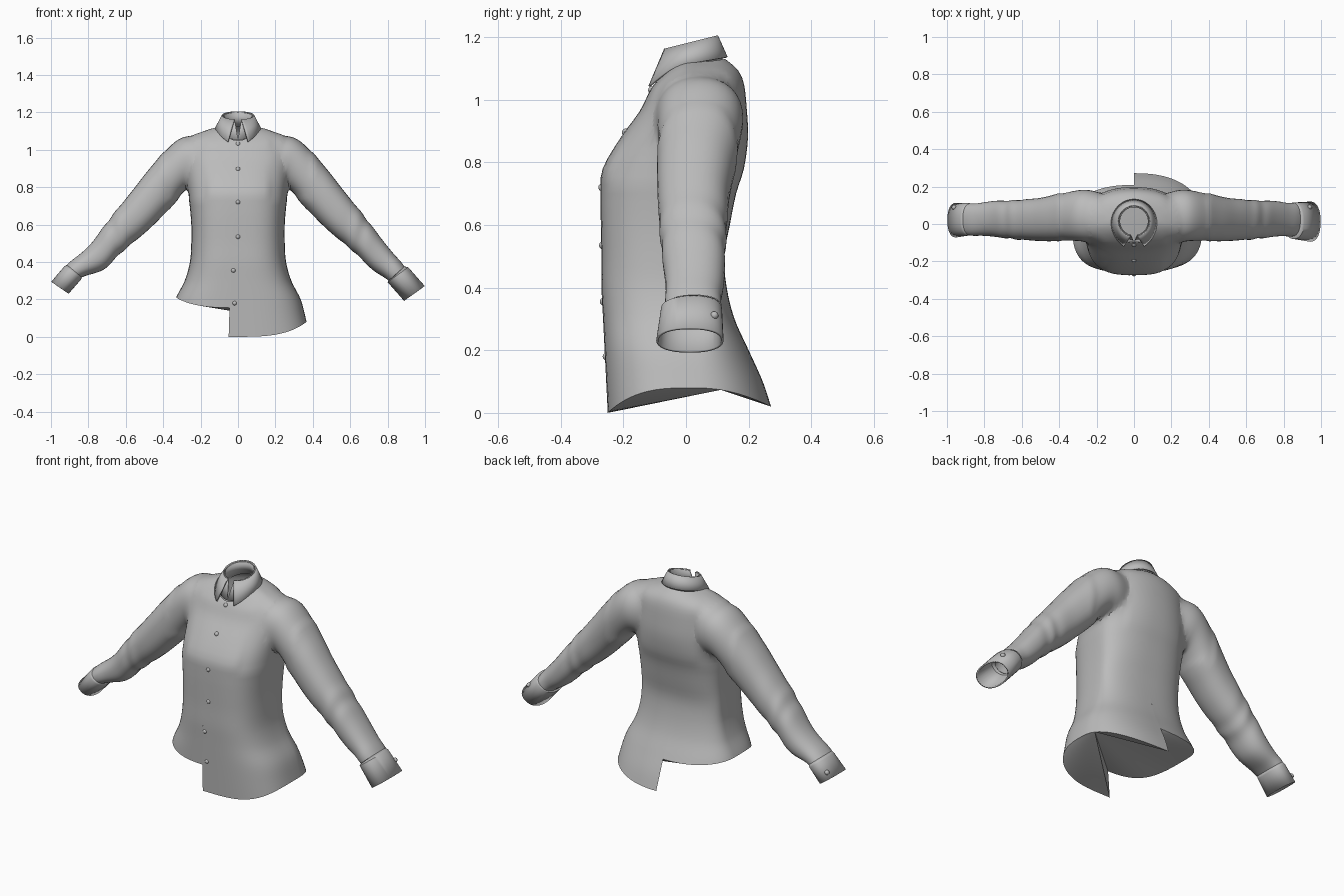
import bpy, bmesh, math
from mathutils import Vector

old = bpy.data.objects.get("Cube")
if old:
    bpy.data.objects.remove(old, do_unlink=True)

fabric = bpy.data.materials.new("grey fabric")
fabric.use_nodes = True
fabric.diffuse_color = (0.5, 0.5, 0.5, 1)
fabric.node_tree.nodes["Principled BSDF"].inputs["Base Color"].default_value = (0.5, 0.5, 0.5, 1)


def spline(keys, s):
    """Smooth interpolation through evenly indexed key tuples."""
    i = max(0, min(int(s), len(keys) - 2))
    t = s - i
    b, c = Vector(keys[i]), Vector(keys[i + 1])
    a = Vector(keys[i - 1]) if i > 0 else 2 * b - c
    d = Vector(keys[i + 2]) if i + 2 < len(keys) else 2 * c - b
    return b + 0.5 * t * (c - a + t * (2 * a - 5 * b + 4 * c - d + t * (3 * (b - c) + d - a)))


def finish(bm, name, thickness=0):
    bmesh.ops.remove_doubles(bm, verts=bm.verts, dist=0.0003)
    bmesh.ops.recalc_face_normals(bm, faces=bm.faces)
    mesh = bpy.data.meshes.new(name)
    bm.to_mesh(mesh)
    bm.free()
    mesh.materials.append(fabric)
    obj = bpy.data.objects.new(name, mesh)
    bpy.context.collection.objects.link(obj)
    if thickness:
        mod = obj.modifiers.new("thickness", "SOLIDIFY")
        mod.thickness = thickness
        mod.offset = -1
    bpy.ops.object.select_all(action="DESELECT")
    obj.select_set(True)
    bpy.context.view_layer.objects.active = obj
    bpy.ops.object.shade_smooth_by_angle(angle=math.radians(40))
    return obj


def add_grid(bm, rows, closed=False, caps=False):
    """Skin a list of point rows with quads, optionally capping both ends."""
    grid = [[bm.verts.new(p) for p in row] for row in rows]
    n = len(rows[0])
    for lo, hi in zip(grid, grid[1:]):
        for j in range(n if closed else n - 1):
            k = (j + 1) % n
            bm.faces.new((lo[j], lo[k], hi[k], hi[j]))
    if caps:
        bm.faces.new(grid[0])
        bm.faces.new(grid[-1])


def power(v, p):
    return math.copysign(abs(v) ** p, v)


# Body sections: side z, half width, front y, back y, front z, back z, squareness
body = [
    (0.0, 0.385, -0.25, 0.278, 0.0, 0.0, 0.74),
    (0.1, 0.362, -0.255, 0.245, 0.1, 0.1, 0.74),
    (0.2, 0.335, -0.26, 0.2, 0.2, 0.2, 0.74),
    (0.3, 0.285, -0.265, 0.155, 0.3, 0.3, 0.73),
    (0.4, 0.257, -0.27, 0.13, 0.4, 0.4, 0.72),
    (0.5, 0.25, -0.27, 0.122, 0.5, 0.5, 0.72),
    (0.6, 0.25, -0.272, 0.14, 0.6, 0.6, 0.72),
    (0.7, 0.258, -0.273, 0.16, 0.7, 0.7, 0.74),
    (0.78, 0.268, -0.266, 0.185, 0.78, 0.78, 0.76),
    (0.88, 0.27, -0.208, 0.198, 0.88, 0.88, 0.8),
    (0.98, 0.268, -0.15, 0.194, 0.96, 0.97, 0.82),
    (1.06, 0.265, -0.122, 0.185, 1.015, 1.05, 0.88),
    (1.095, 0.2, -0.11, 0.165, 1.037, 1.095, 0.95),
    (1.12, 0.115, -0.1, 0.125, 1.05, 1.13, 1.0),
]
MID_Y = 0.02


def body_point(s, angle):
    z, w, front, back, zf, zb, p = spline(body, s)
    c, sn = math.cos(angle), math.sin(angle)
    if sn < 0:
        depth, end, p = MID_Y - front, zf, p - 0.08 * (1 - p) / 0.26
    else:
        depth, end, p = back - MID_Y, zb, min(1, p + 0.1)
    return Vector((w * power(c, p), MID_Y + depth * power(sn, p), z + (end - z) * sn * sn))


def hem_height(side, angle):
    sn = math.sin(angle)
    if side > 0:
        return 0.08 - (0.08 if sn < 0 else 0.06) * sn * sn
    return 0.21 - (0.055 if sn < 0 else 0.03) * sn * sn


# Sleeve sections: upper x, z, lower x, z, front y, back y
sleeve = [
    (0.1, 1.05, 0.13, 0.87, -0.06, 0.14),
    (0.24, 1.08, 0.205, 0.815, -0.1, 0.186),
    (0.335, 1.054, 0.272, 0.785, -0.097, 0.187),
    (0.45, 0.927, 0.355, 0.695, -0.093, 0.163),
    (0.55, 0.8, 0.46, 0.59, -0.09, 0.138),
    (0.64, 0.69, 0.56, 0.505, -0.085, 0.13),
    (0.72, 0.585, 0.645, 0.43, -0.075, 0.125),
    (0.8, 0.485, 0.72, 0.36, -0.068, 0.12),
]
ends = {1: (0.89, 0.376, 0.805, 0.3, -0.065, 0.112),
        -1: (0.915, 0.385, 0.835, 0.318, -0.06, 0.108)}
cuffs = {1: [(0.91, 0.372, 0.8, 0.292, -0.08, 0.115), (0.998, 0.272, 0.888, 0.192, -0.095, 0.12)],
         -1: [(0.93, 0.375, 0.84, 0.305, -0.062, 0.112), (0.998, 0.295, 0.906, 0.23, -0.072, 0.113)]}


def tube_ring(section, side, fold=0.0, phase=0.0, count=32):
    ux, uz, lx, lz, front, back = section
    ring = []
    for j in range(count):
        a = math.tau * j / count
        r = 1 + fold * math.sin(phase + 1.6 * math.cos(a + 0.6))
        v = power(math.cos(a), 0.88) * r
        h = power(math.sin(a), 0.88) * r
        ring.append(Vector((side * ((ux + lx) / 2 + v * (ux - lx) / 2),
                            (front + back) / 2 + h * (back - front) / 2,
                            (uz + lz) / 2 + v * (uz - lz) / 2)))
    return ring


# Upper body as a closed solid, so the sleeves can be welded on
COLS = 36
SPLIT = math.radians(-92.6)
angles = {side: [start + (math.pi / 2 - start) * j / COLS for j in range(COLS + 1)]
          for side, start in ((1, SPLIT), (-1, SPLIT + math.tau))}
around = angles[1] + angles[-1][::-1][1:-1]
bm = bmesh.new()
add_grid(bm, [[body_point(4 + i / 3, a) for a in around] for i in range(28)], True, True)
shirt = finish(bm, "upper_body")

# Sleeves with soft folds toward the wrist
sleeves = []
for side in (1, -1):
    keys = sleeve + [ends[side]]
    steps = 64
    rows = []
    for i in range(steps + 1):
        s = (len(keys) - 1) * i / steps
        fold = 0.022 * min(1, max(0, (s - 2.5) / 3))
        rows.append(tube_ring(spline(keys, s), side, fold, s * 5 + 1.5 * math.sin(2.3 * s)))
    bm = bmesh.new()
    add_grid(bm, rows, True, True)
    sleeves.append(finish(bm, "sleeve"))
    weld = shirt.modifiers.new("weld", "BOOLEAN")
    weld.operation = "UNION"
    weld.solver = "EXACT"
    weld.object = sleeves[-1]

# Weld, open the ends again and soften the armhole seams
bpy.context.view_layer.update()
welded = bpy.data.meshes.new_from_object(shirt.evaluated_get(bpy.context.evaluated_depsgraph_get()))
bm = bmesh.new()
bm.from_mesh(welded)
for part in sleeves + [shirt]:
    bpy.data.objects.remove(part, do_unlink=True)
bpy.data.meshes.remove(welded)
bmesh.ops.delete(bm, geom=[f for f in bm.faces if len(f.verts) > 20], context="FACES")
for step in range(12):
    soft = [v for v in bm.verts if 0.17 < abs(v.co.x) < 0.4 and v.co.z > 0.74]
    bmesh.ops.smooth_vert(bm, verts=soft, factor=0.5, use_axis_x=True, use_axis_y=True, use_axis_z=True)

# Lower body: two mismatched halves, the left one hanging lower
hem = []
for side in (1, -1):
    rows = [[body_point(h + (4 - h) * i / 16, a) for a in angles[side]
             for h in [hem_height(side, a) * 10]] for i in range(17)]
    add_grid(bm, rows)
    hem += rows[0][::side]
finish(bm, "torso_and_sleeves")

# Closing sheet fanned across the hem from the left side
bm = bmesh.new()
loop = [bm.verts.new(p) for p in hem]
hub = 22
for k in range(1, len(loop) - 1):
    a, b = (hub + k) % len(loop), (hub + k + 1) % len(loop)
    bm.faces.new((loop[hub], loop[a], loop[b]))
finish(bm, "hem_sheet")


def button(name, where, radius=0.013):
    bm = bmesh.new()
    bmesh.ops.create_uvsphere(bm, u_segments=12, v_segments=8, radius=radius)
    bmesh.ops.translate(bm, verts=bm.verts, vec=where)
    finish(bm, name)


# Cuffs close in onto the sleeves at their upper edge
for side, label in ((1, "left"), (-1, "right")):
    bm = bmesh.new()
    add_grid(bm, [tube_ring(k, side) for k in [ends[side]] + cuffs[side]], closed=True)
    finish(bm, label + "_cuff", 0.008)
    middle = spline(cuffs[side], 0.5 if side > 0 else 0.65)
    button(label + "_cuff_button", tube_ring(middle, side)[4])

# Front buttons sit half sunk along the chest line
for i, (x, z) in enumerate([(0, 1.03), (0, 0.895), (0, 0.72), (0, 0.535), (-0.025, 0.355), (-0.018, 0.18)]):
    y = min((abs(p.z - z), p.y) for p in (body_point(k / 40, -math.pi / 2) for k in range(521)))[1]
    button("front_button_%d" % (i + 1), (x, y + 0.006, z))


# Folded collar with two points, and the stand inside it
def collar_top(angle, r, drop=0.0):
    y = 0.015 + r * math.cos(angle)
    return Vector((r * math.sin(angle), y, 1.18 + 0.25 * y - drop))


def collar_bottom(u):
    angle = math.radians(154) * u
    tip = max(0, abs(u) - 0.75)
    y = 0.005 + 0.128 * math.cos(angle)
    z = 1.115 + (0.25 * y - 2.2 * y * y if y < 0 else 0.16 * y)
    return Vector((0.123 * math.sin(angle), y - 0.04 * tip, z - 0.07 * tip))


spread = [k / 24 for k in range(-24, 25)]
top = [collar_top(math.radians(167) * u, 0.087) for u in spread]
bottom = [collar_bottom(u) for u in spread]
bm = bmesh.new()
add_grid(bm, [bottom, [a.lerp(b, 0.5) for a, b in zip(bottom, top)], top])
finish(bm, "collar", 0.007)

stand_top = [collar_top(math.radians(167) * u, 0.079, 0.003) for u in spread]
stand_base = [Vector((0.095 * math.sin(math.pi * u), 0.01 + 0.108 * math.cos(math.pi * u),
                      1.09 + 0.035 * math.cos(math.pi * u))) for u in spread]
bm = bmesh.new()
add_grid(bm, [stand_base, stand_top])
finish(bm, "collar_stand", 0.005)
